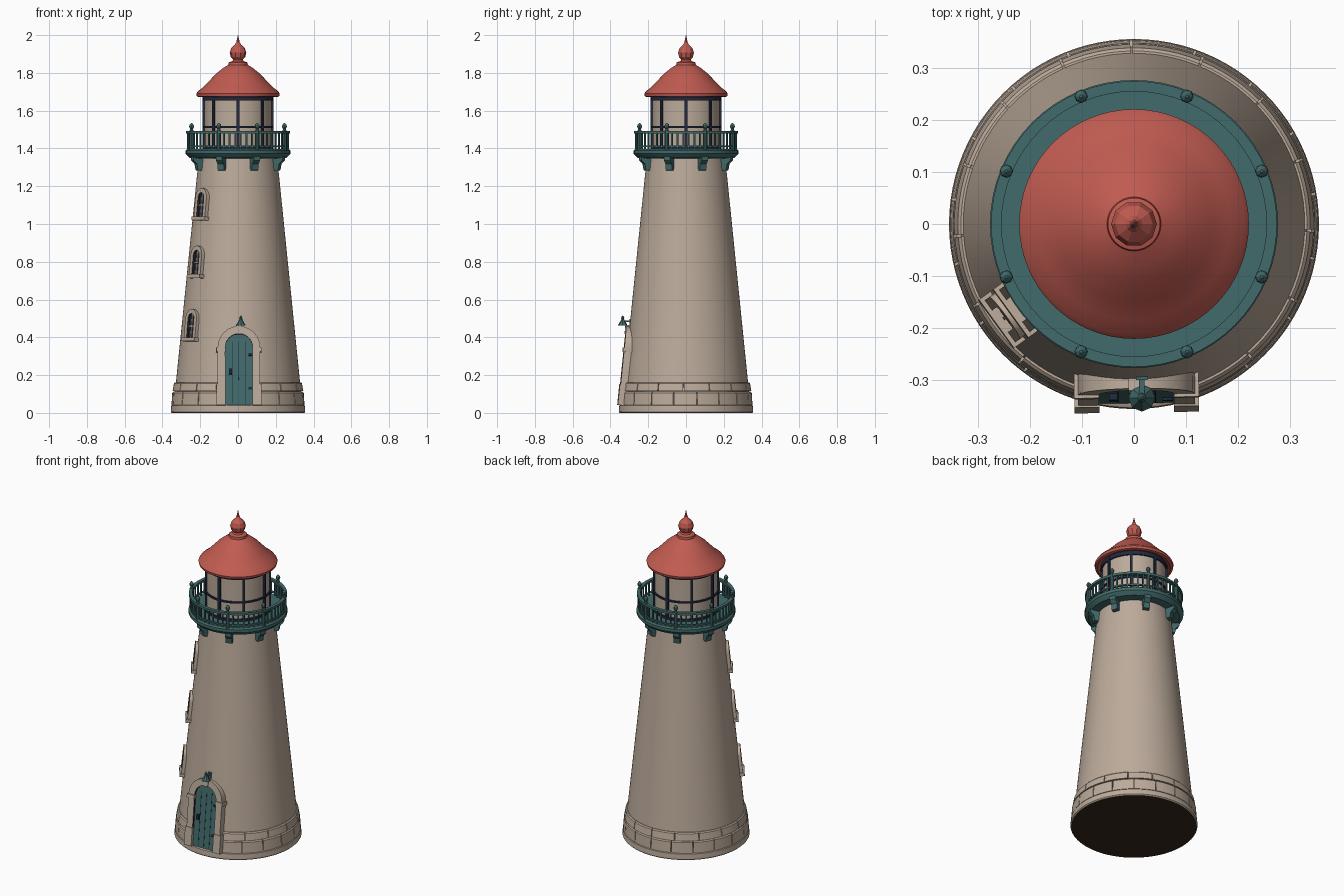
import bpy, bmesh, math
from math import sin, cos, pi, radians
from mathutils import Matrix, Vector

cube = bpy.data.objects.get("Cube")
if cube:
    bpy.data.objects.remove(cube, do_unlink=True)


def material(name, r, g, b):
    m = bpy.data.materials.new(name)
    m.use_nodes = True
    m.diffuse_color = (r, g, b, 1)
    m.node_tree.nodes["Principled BSDF"].inputs["Base Color"].default_value = (r, g, b, 1)
    return m


STONE = material("warm stone", 0.50, 0.405, 0.325)
TEAL = material("teal paint", 0.055, 0.145, 0.145)
RED = material("roof red", 0.53, 0.105, 0.082)
NAVY = material("navy iron", 0.014, 0.022, 0.05)
BROWN = material("dark brown", 0.035, 0.022, 0.013)

SLOPE = 0.1017


def wall_radius(z):
    return 0.345 - SLOPE * z


def finish(bm, name, mats, smooth=True):
    bmesh.ops.recalc_face_normals(bm, faces=bm.faces[:])
    mesh = bpy.data.meshes.new(name)
    bm.to_mesh(mesh)
    bm.free()
    obj = bpy.data.objects.new(name, mesh)
    bpy.context.collection.objects.link(obj)
    for m in mats if isinstance(mats, list) else [mats]:
        mesh.materials.append(m)
    if smooth:
        bpy.ops.object.select_all(action='DESELECT')
        obj.select_set(True)
        bpy.context.view_layer.objects.active = obj
        bpy.ops.object.shade_smooth_by_angle(angle=radians(35))
    return obj


def lathe(bm, profile, segs=64, at=(0, 0, 0), closed=False):
    """Revolve (radius, z) points; closed profiles make rings, open ones get caps."""
    rings = [[bm.verts.new((at[0] + r * cos(2 * pi * i / segs), at[1] + r * sin(2 * pi * i / segs),
                            at[2] + z)) for i in range(segs)] for r, z in profile]
    pairs = list(zip(rings, rings[1:])) + ([(rings[-1], rings[0])] if closed else [])
    for a, b in pairs:
        for i in range(segs):
            j = (i + 1) % segs
            bm.faces.new((a[i], a[j], b[j], b[i]))
    if not closed:
        bm.faces.new(rings[0])
        bm.faces.new(rings[-1])


def ring(bm, r0, r1, z0, z1):
    lathe(bm, [(r0, z0), (r1, z0), (r1, z1), (r0, z1)], closed=True)


def box(bm, size, matrix):
    bmesh.ops.create_cube(bm, size=1, matrix=matrix @ Matrix.Diagonal((*size, 1)))


def polar(azimuth, r, z):
    """Frame at an azimuth: local x points outward."""
    return Matrix.Rotation(azimuth, 4, 'Z') @ Matrix.Translation((r, 0, z))


def wall_frame(azimuth, z):
    """Frame lying on the sloping wall: local -y points outward, z runs up the wall."""
    return (Matrix.Rotation(azimuth + pi / 2, 4, 'Z') @ Matrix.Translation((0, -wall_radius(z), z))
            @ Matrix.Rotation(-math.atan(SLOPE), 4, 'X'))


def arch(w, h, n=12):
    """Outline of a round-headed opening standing on z = 0."""
    r = w / 2
    return [(r, 0)] + [(r * cos(pi * i / n), h - r + r * sin(pi * i / n)) for i in range(n + 1)] + [(-r, 0)]


def arch_panel(bm, w, h, front, back, m):
    loops = [[bm.verts.new(m @ Vector((x, y, z))) for x, z in arch(w, h)] for y in (front, back)]
    for i in range(len(loops[0])):
        j = (i + 1) % len(loops[0])
        bm.faces.new((loops[0][i], loops[0][j], loops[1][j], loops[1][i]))
    for loop in loops:
        bm.faces.new(loop)


def arch_frame(bm, w, h, t, front, back, m):
    """Arched surround of thickness t; reveal faces use the second material."""
    outer, inner = arch(w, h), arch(w - 2 * t, h - t)
    oF, iF, iB, oB = [[bm.verts.new(m @ Vector((x, y, z))) for x, z in pts]
                      for pts, y in ((outer, front), (inner, front), (inner, back), (outer, back))]
    for k, (a, b) in enumerate(((oF, iF), (iF, iB), (iB, oB), (oB, oF))):
        for i in range(len(outer) - 1):
            bm.faces.new((a[i], a[i + 1], b[i + 1], b[i])).material_index = int(k == 1)
    for i in (0, -1):
        bm.faces.new((oF[i], iF[i], iB[i], oB[i]))


# Tower wall and plinth, with a dark underside
bm = bmesh.new()
lathe(bm, [(wall_radius(0.01), 0.01), (wall_radius(1.38), 1.38)], 96)
finish(bm, "tower_wall", STONE)

bm = bmesh.new()
lathe(bm, [(0.35, 0), (0.356, 0.006), (0.354, 0.038), (0.348, 0.042)], 96)
for f in bm.faces:
    f.normal_update()
    f.material_index = int(f.calc_center_median().z < 0.001)
finish(bm, "plinth", [STONE, BROWN])

# Two courses of curved base blocks, leaving the doorway free
bm = bmesh.new()
DOOR_AZ = -pi / 2 + 0.015
HALF = 0.30
for count, shift, z0, z1, r0, r1 in ((16, 0, 0.042, 0.112, 0.352, 0.348), (14, 0, 0.115, 0.162, 0.346, 0.339)):
    span = (2 * pi - 2 * HALF) / count
    for k in range(count):
        a0 = DOOR_AZ + HALF + k * span + 0.006
        a1 = a0 + span - 0.012
        section = [(0.31, z0), (r0, z0), (r1, z1 - 0.006), (r1 - 0.006, z1), (0.31, z1)]
        cuts = [[bm.verts.new((r * cos(a), r * sin(a), z)) for r, z in section]
                for a in [a0 + (a1 - a0) * s / 6 for s in range(7)]]
        for a, b in zip(cuts, cuts[1:]):
            for i in range(5):
                j = (i + 1) % 5
                bm.faces.new((a[i], a[j], b[j], b[i]))
        bm.faces.new(cuts[0])
        bm.faces.new(cuts[-1])
finish(bm, "base_blocks", STONE)

# Doorway: surround, imposts, door leaf and ironwork
door = wall_frame(DOOR_AZ, 0.04)
bm = bmesh.new()
arch_frame(bm, 0.225, 0.42, 0.04, -0.018, 0.04, door)
finish(bm, "door_surround", [STONE, BROWN])
bm = bmesh.new()
for s in (-1, 1):
    box(bm, (0.048, 0.06, 0.022), door @ Matrix.Translation((s * 0.096, 0.006, 0.295)))
    box(bm, (0.048, 0.06, 0.11), door @ Matrix.Translation((s * 0.096, 0.008, 0.055)))
box(bm, (0.03, 0.04, 0.05), door @ Matrix.Translation((0, -0.003, 0.402)))
finish(bm, "door_imposts", STONE, False)
bm = bmesh.new()
arch_panel(bm, 0.15, 0.382, -0.004, 0.03, door)
finish(bm, "door_leaf", TEAL)
bm = bmesh.new()
for x in (-0.036, 0, 0.036):
    box(bm, (0.002, 0.002, 0.33), door @ Matrix.Translation((x, -0.0045, 0.175)))
for z in (0.09, 0.27):
    box(bm, (0.02, 0.006, 0.014), door @ Matrix.Translation((0.06, -0.006, z)))
box(bm, (0.016, 0.014, 0.03), door @ Matrix.Translation((-0.045, -0.01, 0.18)))
finish(bm, "door_ironwork", NAVY, False)

# Lamp above the door
bm = bmesh.new()
lathe(bm, [(0.026, 0.463), (0.023, 0.468), (0.009, 0.492), (0.006, 0.497), (0.009, 0.503), (0.002, 0.515)],
      8, (0.015, -0.335, 0))
box(bm, (0.01, 0.06, 0.01), Matrix.Translation((0.015, -0.31, 0.485)))
box(bm, (0.022, 0.02, 0.035), Matrix.Translation((0.015, -0.29, 0.48)))
finish(bm, "door_lamp", TEAL, False)

# Three arched windows climbing one side
frames, panes, bars = bmesh.new(), bmesh.new(), bmesh.new()
for z in (0.38, 0.715, 1.02):
    m = wall_frame(radians(216), z)
    arch_frame(frames, 0.10, 0.17, 0.024, -0.014, 0.03, m)
    box(frames, (0.115, 0.045, 0.02), m @ Matrix.Translation((0, 0, 0.008)))
    arch_panel(panes, 0.056, 0.15, -0.002, 0.02, m)
    box(bars, (0.006, 0.006, 0.14), m @ Matrix.Translation((0, -0.003, 0.075)))
    box(bars, (0.052, 0.006, 0.006), m @ Matrix.Translation((0, -0.003, 0.08)))
finish(frames, "window_surrounds", [STONE, BROWN])
finish(panes, "window_panes", NAVY)
finish(bars, "window_bars", STONE, False)

# Gallery deck with moulded edge
bm = bmesh.new()
lathe(bm, [(0.20, 1.345), (0.255, 1.35), (0.268, 1.362), (0.277, 1.372), (0.277, 1.39), (0.268, 1.398), (0.18, 1.398)])
finish(bm, "gallery_deck", TEAL)

# Brackets under the deck
bm = bmesh.new()
POSTS = [radians(22.5 + 45 * k) for k in range(8)]
section = [(0.195, 1.36), (0.262, 1.36), (0.262, 1.337), (0.242, 1.318), (0.236, 1.285), (0.2, 1.28)]
for az in POSTS:
    sides = [[bm.verts.new(Matrix.Rotation(az, 4, 'Z') @ Vector((r, y, z))) for r, z in section]
             for y in (-0.018, 0.018)]
    for i in range(6):
        j = (i + 1) % 6
        bm.faces.new((sides[0][i], sides[0][j], sides[1][j], sides[1][i]))
    for side in sides:
        bm.faces.new(side)
finish(bm, "gallery_brackets", TEAL, False)

# Railing: rails, balusters and finial posts
bm = bmesh.new()
ring(bm, 0.255, 0.275, 1.478, 1.492)
ring(bm, 0.259, 0.271, 1.408, 1.416)
finish(bm, "railing_rails", TEAL)
bm = bmesh.new()
for az in POSTS:
    for k in range(1, 7):
        box(bm, (0.008, 0.008, 0.09), polar(az + radians(45) * k / 7, 0.265, 1.437))
    lathe(bm, [(0.011, 1.39), (0.011, 1.495), (0.007, 1.502), (0.013, 1.514), (0.011, 1.525), (0.003, 1.534)],
          8, (0.266 * cos(az), 0.266 * sin(az), 0))
finish(bm, "railing_posts", TEAL, False)

# Lantern room with iron glazing bars
bm = bmesh.new()
lathe(bm, [(0.178, 1.39), (0.178, 1.70)])
finish(bm, "lantern_room", STONE)
bm = bmesh.new()
for z0, z1 in ((1.398, 1.412), (1.509, 1.519), (1.655, 1.685)):
    ring(bm, 0.17, 0.186, z0, z1)
for k in range(8):
    box(bm, (0.018, 0.014, 0.28), polar(k * pi / 4, 0.179, 1.535))
finish(bm, "lantern_bars", NAVY)

# Bell-shaped roof with ball and spike
bm = bmesh.new()
lathe(bm, [(0.17, 1.685), (0.205, 1.672), (0.218, 1.676), (0.221, 1.69), (0.213, 1.702), (0.185, 1.724),
           (0.15, 1.76), (0.115, 1.797), (0.08, 1.825), (0.052, 1.842), (0.05, 1.856), (0.03, 1.862),
           (0.024, 1.875)])
finish(bm, "roof", RED)
bm = bmesh.new()
lathe(bm, [(0.02, 1.865), (0.038, 1.883), (0.044, 1.907), (0.036, 1.932), (0.016, 1.95), (0.009, 1.962),
           (0.001, 2.0)], 10)
finish(bm, "roof_finial", RED, False)
